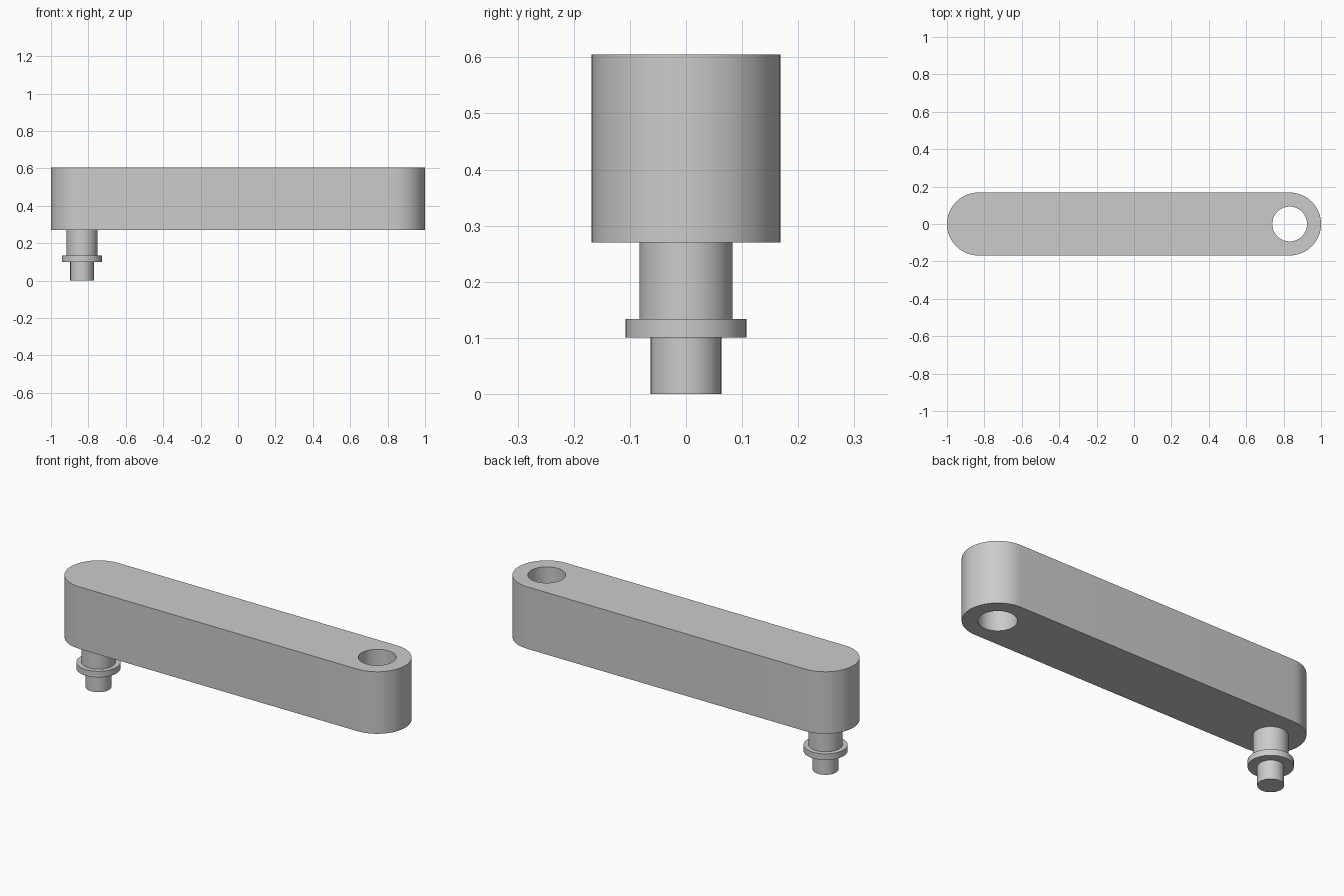
import bpy, bmesh, math
from mathutils import Vector, Matrix

cube = bpy.data.objects.get("Cube")
if cube:
    bpy.data.objects.remove(cube, do_unlink=True)

GREY = (0.6, 0.6, 0.6, 1.0)
metal = bpy.data.materials.new("plain grey")
metal.use_nodes = True
metal.diffuse_color = GREY
metal.node_tree.nodes["Principled BSDF"].inputs["Base Color"].default_value = GREY

ARM_BOTTOM, ARM_TOP = 0.27, 0.605
END_X, END_RADIUS, HOLE_RADIUS = 0.832, 0.168, 0.093


def finish(name, bm):
    bmesh.ops.recalc_face_normals(bm, faces=bm.faces)
    mesh = bpy.data.meshes.new(name)
    bm.to_mesh(mesh)
    bm.free()
    mesh.materials.append(metal)
    obj = bpy.data.objects.new(name, mesh)
    bpy.context.collection.objects.link(obj)
    bpy.ops.object.select_all(action='DESELECT')
    obj.select_set(True)
    bpy.context.view_layer.objects.active = obj
    bpy.ops.object.shade_smooth_by_angle(angle=math.radians(30))
    return obj


def arc(cx, radius, start, sweep, steps):
    angles = [start + sweep * i / steps for i in range(steps + 1)]
    return [(cx + radius * math.cos(a), radius * math.sin(a), ARM_BOTTOM) for a in angles]


def add_loop(bm, points):
    verts = [bm.verts.new(p) for p in points]
    return [bm.edges.new((verts[i - 1], v)) for i, v in enumerate(verts)]


# Arm: rounded slab with a through hole at its left end
bm = bmesh.new()
outline = (arc(END_X, END_RADIUS, -math.pi / 2, math.pi, 32)
           + arc(-END_X, END_RADIUS, math.pi / 2, math.pi, 32))
edges = add_loop(bm, outline)
edges += add_loop(bm, arc(END_X, HOLE_RADIUS, 0, math.tau, 48)[:-1])
bmesh.ops.triangle_fill(bm, edges=edges, use_beauty=True, normal=(0, 0, 1))
result = bmesh.ops.extrude_face_region(bm, geom=bm.faces[:], use_keep_orig=True)
top_verts = [g for g in result["geom"] if isinstance(g, bmesh.types.BMVert)]
bmesh.ops.translate(bm, verts=top_verts, vec=(0, 0, ARM_TOP - ARM_BOTTOM))
finish("arm", bm)

# Pin: stepped profile turned around the axis under the right end
profile = [(0, 0), (0.063, 0), (0.063, 0.101), (0.108, 0.101), (0.108, 0.134),
           (0.083, 0.134), (0.083, ARM_BOTTOM)]
bm = bmesh.new()
verts = [bm.verts.new((r, 0, z)) for r, z in profile]
edges = [bm.edges.new(pair) for pair in zip(verts, verts[1:])]
bmesh.ops.spin(bm, geom=verts + edges, cent=(0, 0, 0), axis=(0, 0, 1),
               angle=math.tau, steps=48)
bmesh.ops.remove_doubles(bm, verts=bm.verts, dist=0.0005)
pin = finish("stepped_pin", bm)
pin.location.x = -0.834
